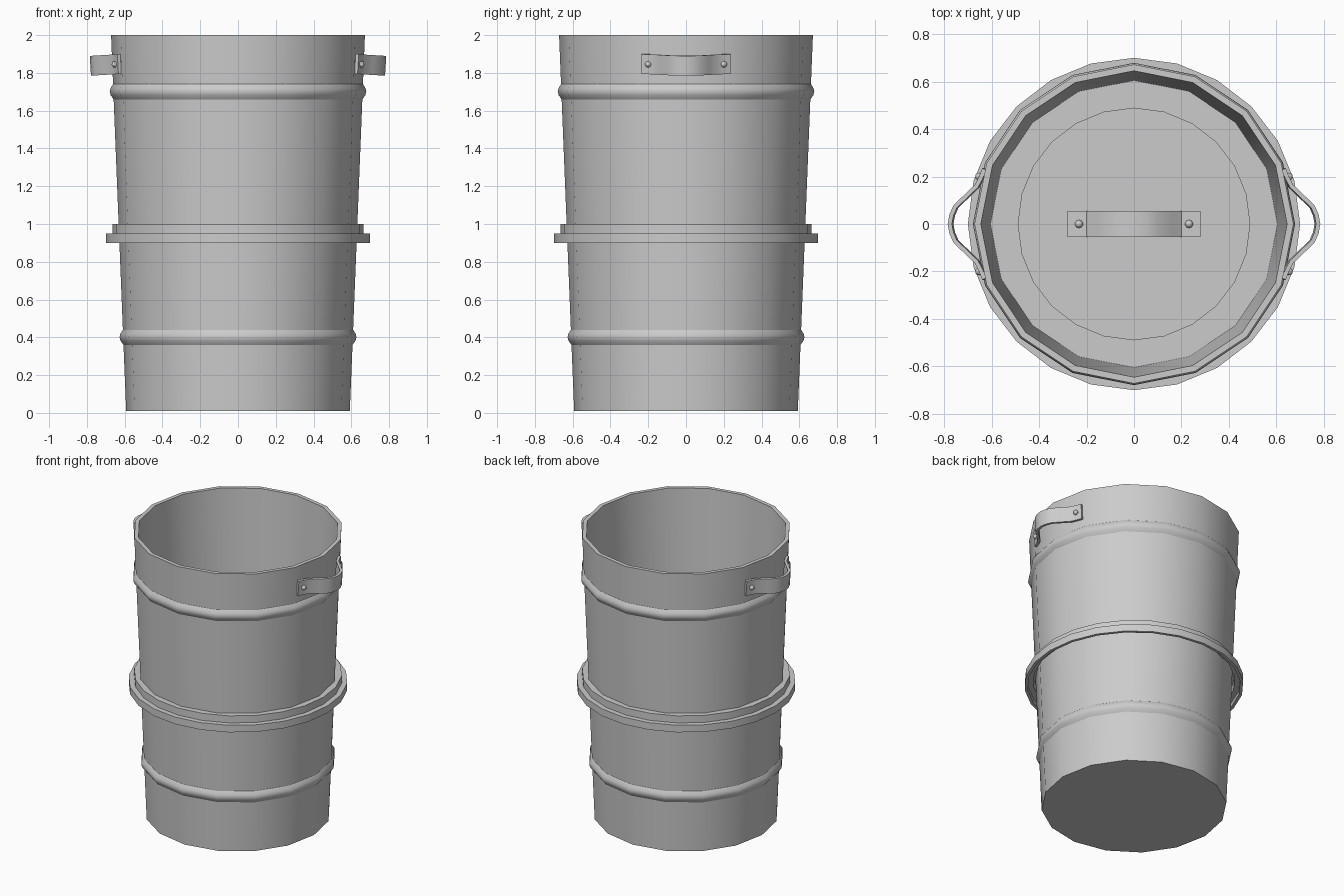
import bpy, bmesh, math
from mathutils import Matrix, Vector

if "Cube" in bpy.data.objects:
    bpy.data.objects.remove(bpy.data.objects["Cube"])


def add_object(name, bm, matrix=Matrix()):
    bmesh.ops.recalc_face_normals(bm, faces=bm.faces)
    bm.transform(matrix)
    mesh = bpy.data.meshes.new(name)
    bm.to_mesh(mesh)
    bm.free()
    obj = bpy.data.objects.new(name, mesh)
    bpy.context.collection.objects.link(obj)
    bpy.ops.object.select_all(action='DESELECT')
    obj.select_set(True)
    bpy.context.view_layer.objects.active = obj
    bpy.ops.object.shade_smooth_by_angle(angle=math.radians(32))
    return obj


def lathe(name, profile, sides):
    """Spin a (radius, z) profile that starts and ends on the axis."""
    bm = bmesh.new()
    verts = [bm.verts.new((r, 0, z)) for r, z in profile]
    edges = [bm.edges.new(p) for p in zip(verts, verts[1:])]
    bmesh.ops.spin(bm, geom=verts + edges, cent=(0, 0, 0), axis=(0, 0, 1),
                   angle=math.tau, steps=sides, use_merge=True)
    bmesh.ops.remove_doubles(bm, verts=bm.verts, dist=1e-4)
    return add_object(name, bm)


def strap(name, half, width, thick, matrix):
    """Bent strap: local x along, y across, z outwards; half path is mirrored."""
    path = [Vector((-x, 0, z)) for x, z in half] + \
           [Vector((x, 0, z)) for x, z in reversed(half[:-1])]
    bm = bmesh.new()
    rings = []
    for i, p in enumerate(path):
        t = path[min(i + 1, len(path) - 1)] - path[max(i - 1, 0)]
        n = Vector((-t.z, 0, t.x)).normalized() * thick
        side = Vector((0, width / 2, 0))
        rings.append([bm.verts.new(v) for v in
                      (p - side, p + side, p + side - n, p - side - n)])
    for a, b in zip(rings, rings[1:]):
        for k in range(4):
            bm.faces.new((a[k], a[(k + 1) % 4], b[(k + 1) % 4], b[k]))
    bm.faces.new(rings[0])
    bm.faces.new(rings[-1])
    add_object(name, bm, matrix)


def rivets(name, x, z, matrix):
    bm = bmesh.new()
    for s in (-1, 1):
        bmesh.ops.create_uvsphere(bm, u_segments=10, v_segments=6, radius=0.017,
                                  matrix=Matrix.Translation((s * x, 0, z)))
    add_object(name, bm, matrix)


def wall(z):
    return 0.592 + 0.04 * z


# Tapered 16-sided can with two raised ribs and an open top
profile = [(0, 0.01), (wall(0), 0.01)]
for z in (0.4, 1.7):
    profile += [(wall(z + d) + bump, z + d) for d, bump in
                ((-0.04, 0), (-0.018, 0.015), (0.0, 0.019), (0.018, 0.015), (0.04, 0))]
profile += [(wall(2), 2.0), (0.645, 2.0), (0.566, 0.03), (0, 0.03)]
lathe("can_body", profile, 16)

# Stepped lid resting halfway down the can
lathe("lid", [(0, 1.04), (0.49, 1.04), (0.49, 1.0), (0.665, 1.0), (0.665, 0.95),
              (0.70, 0.95), (0.70, 0.90), (0.68, 0.90), (0.68, 0.93), (0.645, 0.93),
              (0.645, 0.98), (0.47, 0.98), (0.47, 1.02), (0, 1.02)], 24)

# Lid handle
lid_place = Matrix.Translation((0, 0, 1.04))
strap("lid_handle", [(0.28, 0.018), (0.2, 0.02), (0.16, 0.05), (0.1, 0.1), (0.05, 0.115),
                     (0, 0.12)], 0.11, 0.018, lid_place)
rivets("lid_handle_rivets", 0.232, 0.02, lid_place)

# Side handles: local x -> y, local y -> z, local z -> outwards
upright = Matrix(((0, 0, 1, 0), (1, 0, 0, 0), (0, 1, 0, 0), (0, 0, 0, 1)))
for side, turn in (("right", 0), ("left", math.pi)):
    place = (Matrix.Rotation(turn, 4, 'Z') @ Matrix.Translation((0.64, 0, 1.846))
             @ Matrix.Rotation(0.06, 4, 'Y') @ upright)
    strap(side + "_handle", [(0.235, -0.004), (0.2, 0.01), (0.165, 0.028), (0.12, 0.075),
                             (0.08, 0.117), (0.04, 0.135), (0, 0.142)], 0.105, 0.018, place)
    rivets(side + "_handle_rivets", 0.2, 0.012, place)
